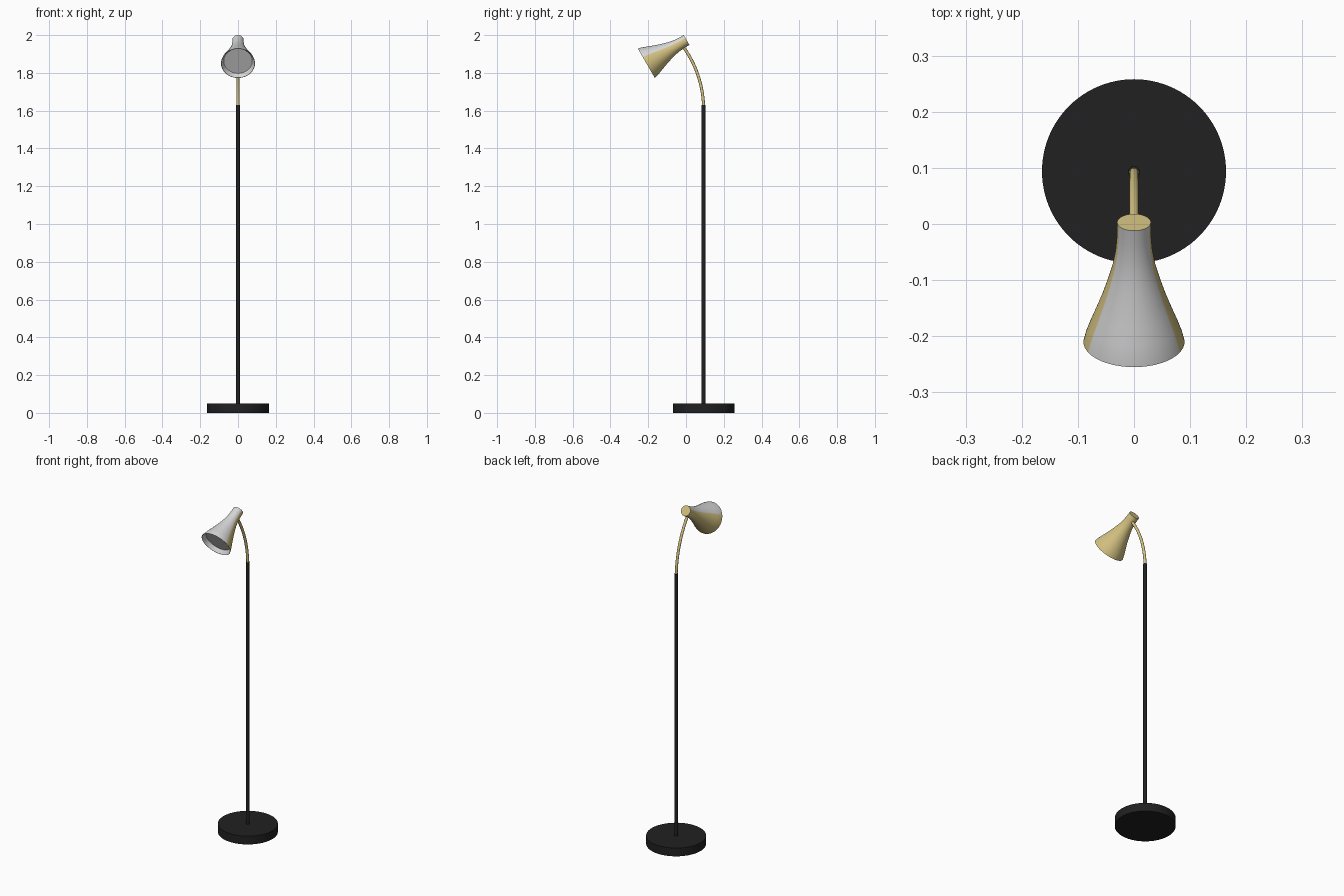
import bpy, bmesh, math
from mathutils import Vector

if "Cube" in bpy.data.objects:
    bpy.data.objects.remove(bpy.data.objects["Cube"])


def material(name, rgb):
    m = bpy.data.materials.new(name)
    m.diffuse_color = (*rgb, 1.0)
    m.use_nodes = True
    m.node_tree.nodes["Principled BSDF"].inputs["Base Color"].default_value = m.diffuse_color
    return m


BLACK = material("matte black", (0.015, 0.015, 0.015))
GOLD = material("pale gold", (0.66, 0.54, 0.22))
GREY = material("light grey", (0.68, 0.68, 0.68))


def lathe(name, profile, origin, axis, up, mats, rule=None, n=72):
    """Revolve (distance along axis, radius) points; rule picks the material."""
    axis, up, origin = Vector(axis).normalized(), Vector(up).normalized(), Vector(origin)
    side = axis.cross(up)
    bm = bmesh.new()
    rings = []
    for t, r in profile:
        c = origin + axis * t
        if r == 0:
            rings.append([bm.verts.new(c)] * n)
        else:
            rings.append([bm.verts.new(c + r * (up * math.cos(a) + side * math.sin(a)))
                          for a in (2 * math.pi * i / n for i in range(n))])
    for k in range(len(rings) - 1):
        for i in range(n):
            j = (i + 1) % n
            quad = (rings[k][i], rings[k][j], rings[k + 1][j], rings[k + 1][i])
            f = bm.faces.new(list(dict.fromkeys(quad)))
            if rule:
                angle = abs((i + 0.5) * 360 / n - 360 * (i >= n / 2))
                f.material_index = rule(k, angle)
    bmesh.ops.recalc_face_normals(bm, faces=bm.faces)
    me = bpy.data.meshes.new(name)
    bm.to_mesh(me)
    bm.free()
    for m in mats:
        me.materials.append(m)
    ob = bpy.data.objects.new(name, me)
    bpy.context.collection.objects.link(ob)
    smooth(ob)
    return ob


def smooth(ob):
    bpy.ops.object.select_all(action='DESELECT')
    ob.select_set(True)
    bpy.context.view_layer.objects.active = ob
    bpy.ops.object.shade_smooth_by_angle(angle=math.radians(35))


def cylinder(name, y, z0, z1, r, mat, n):
    lathe(name, [(z0, 0), (z0, r), (z1, r), (z1, 0)], (0, y, 0),
          (0, 0, 1), (0, 1, 0), [mat], n=n)


# Round foot and upright pole
cylinder("base", 0.094, 0, 0.05, 0.164, BLACK, 96)
cylinder("pole", 0.093, 0.045, 1.63, 0.0105, BLACK, 32)

# Curved neck between pole and shade
cu = bpy.data.curves.new("curved_arm", 'CURVE')
cu.dimensions = '3D'
cu.bevel_depth = 0.008
cu.bevel_resolution = 6
cu.use_fill_caps = True
sp = cu.splines.new('BEZIER')
sp.resolution_u = 24
sp.bezier_points.add(1)
ends = [((0.093, 1.61), (0.093, 1.50), (0.093, 1.74)),
        ((-0.018, 1.942), (0.045, 1.86), (-0.06, 2.0))]
for p, (co, left, right) in zip(sp.bezier_points, ends):
    p.co, p.handle_left, p.handle_right = [(0, *v) for v in (co, left, right)]
arm = bpy.data.objects.new("curved_arm", cu)
bpy.context.collection.objects.link(arm)
bpy.ops.object.select_all(action='DESELECT')
arm.select_set(True)
bpy.context.view_layer.objects.active = arm
bpy.ops.object.convert(target='MESH')
arm = bpy.context.view_layer.objects.active
arm.data.materials.clear()
arm.data.materials.append(GOLD)
smooth(arm)

# Flared shade: gold end cap, grey upper side, gold lower side, grey lining
tilt = math.radians(30)
AXIS = (0, -math.cos(tilt), -math.sin(tilt))
UP = (0, -math.sin(tilt), math.cos(tilt))
outer = [(0, 0), (0, 0.03), (0.03, 0.0305), (0.06, 0.033), (0.09, 0.0385), (0.12, 0.047),
         (0.15, 0.0565), (0.18, 0.0675), (0.21, 0.079), (0.23, 0.086), (0.246, 0.09)]
lining = [(0.246, 0.0885), (0.222, 0.0755), (0.222, 0)]


def shade_colour(k, angle):
    if k == 0:
        return 0
    if k >= len(outer) - 1:
        return 1
    return 1 if angle < 65 else 0


lathe("lamp_shade", outer + lining, (0, 0.003, 1.974), AXIS, UP, [GOLD, GREY], shade_colour)
